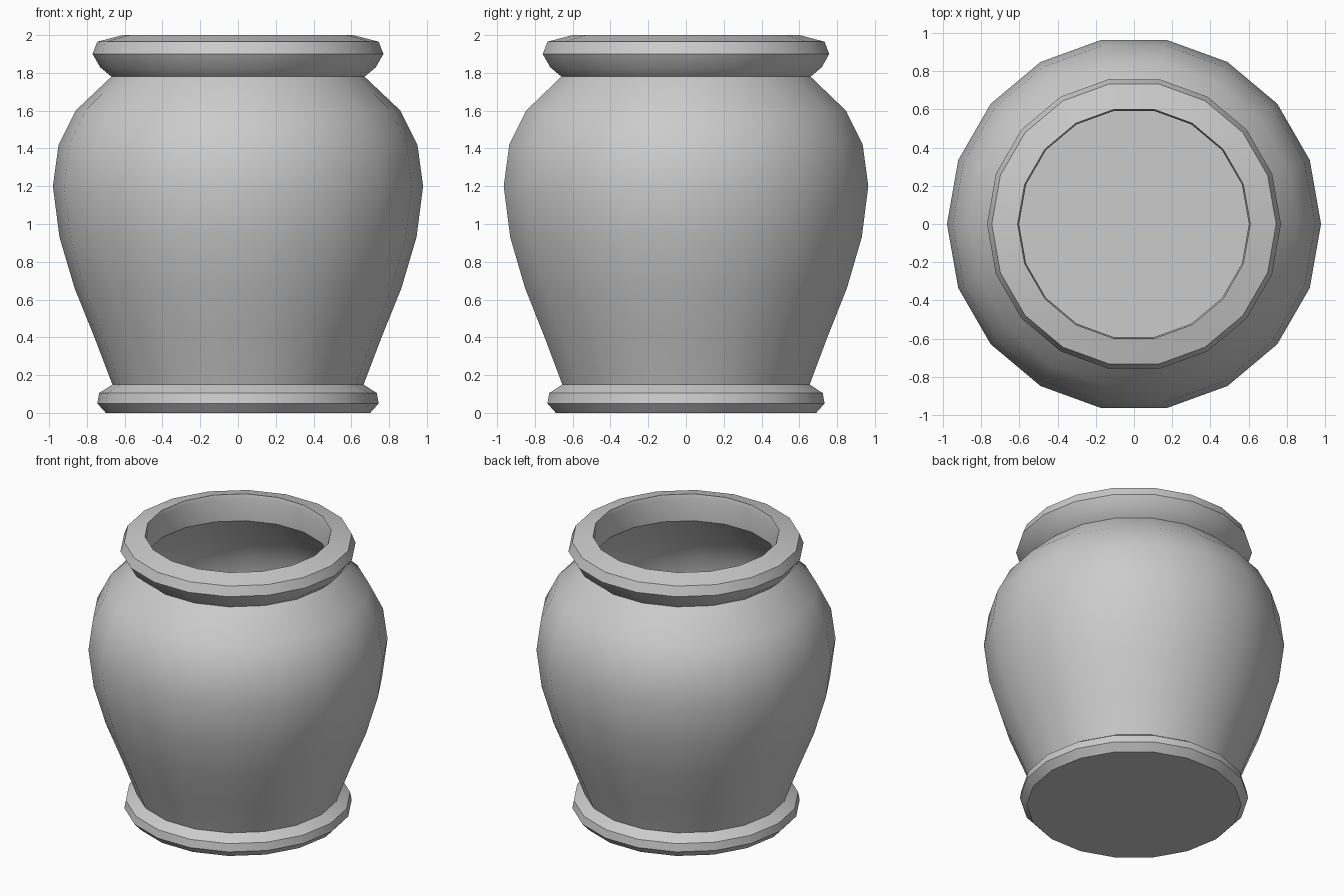
import bpy, bmesh, math

if "Cube" in bpy.data.objects:
    bpy.data.objects.remove(bpy.data.objects["Cube"])

SIDES = 18


def lathe(name, profile, angle=40):
    """Spin an (r, z) profile around z into an 18-sided smooth-shaded solid."""
    bm = bmesh.new()
    verts = [bm.verts.new((r, 0, z)) for r, z in profile]
    edges = [bm.edges.new(pair) for pair in zip(verts, verts[1:])]
    bmesh.ops.spin(bm, geom=verts + edges, cent=(0, 0, 0), axis=(0, 0, 1),
                   angle=math.tau, steps=SIDES, use_merge=False)
    bmesh.ops.remove_doubles(bm, verts=bm.verts, dist=0.0005)
    bmesh.ops.recalc_face_normals(bm, faces=bm.faces)
    mesh = bpy.data.meshes.new(name)
    bm.to_mesh(mesh)
    bm.free()
    obj = bpy.data.objects.new(name, mesh)
    bpy.context.collection.objects.link(obj)
    bpy.ops.object.select_all(action='DESELECT')
    obj.select_set(True)
    bpy.context.view_layer.objects.active = obj
    bpy.ops.object.shade_smooth_by_angle(angle=math.radians(angle))
    return obj


# Outer silhouette: foot ring, belly, neck and rolled rim
foot = [(0, 0), (0.70, 0), (0.745, 0.05), (0.735, 0.105), (0.665, 0.15)]
belly = [(0.76, 0.40), (0.865, 0.66), (0.945, 0.93), (0.98, 1.20),
         (0.95, 1.42), (0.86, 1.60), (0.67, 1.78)]
rim = [(0.73, 1.83), (0.77, 1.90), (0.745, 1.965), (0.61, 2.0)]

# Hollow inside: straight mouth, then the wall follows the belly to the floor
inside = [(0.602, 1.97), (0.602, 1.81), (0.81, 1.58), (0.90, 1.41),
          (0.93, 1.20), (0.895, 0.94), (0.815, 0.67), (0.71, 0.40),
          (0.62, 0.13), (0, 0.13)]

lathe("pot", foot + belly + rim + inside)
